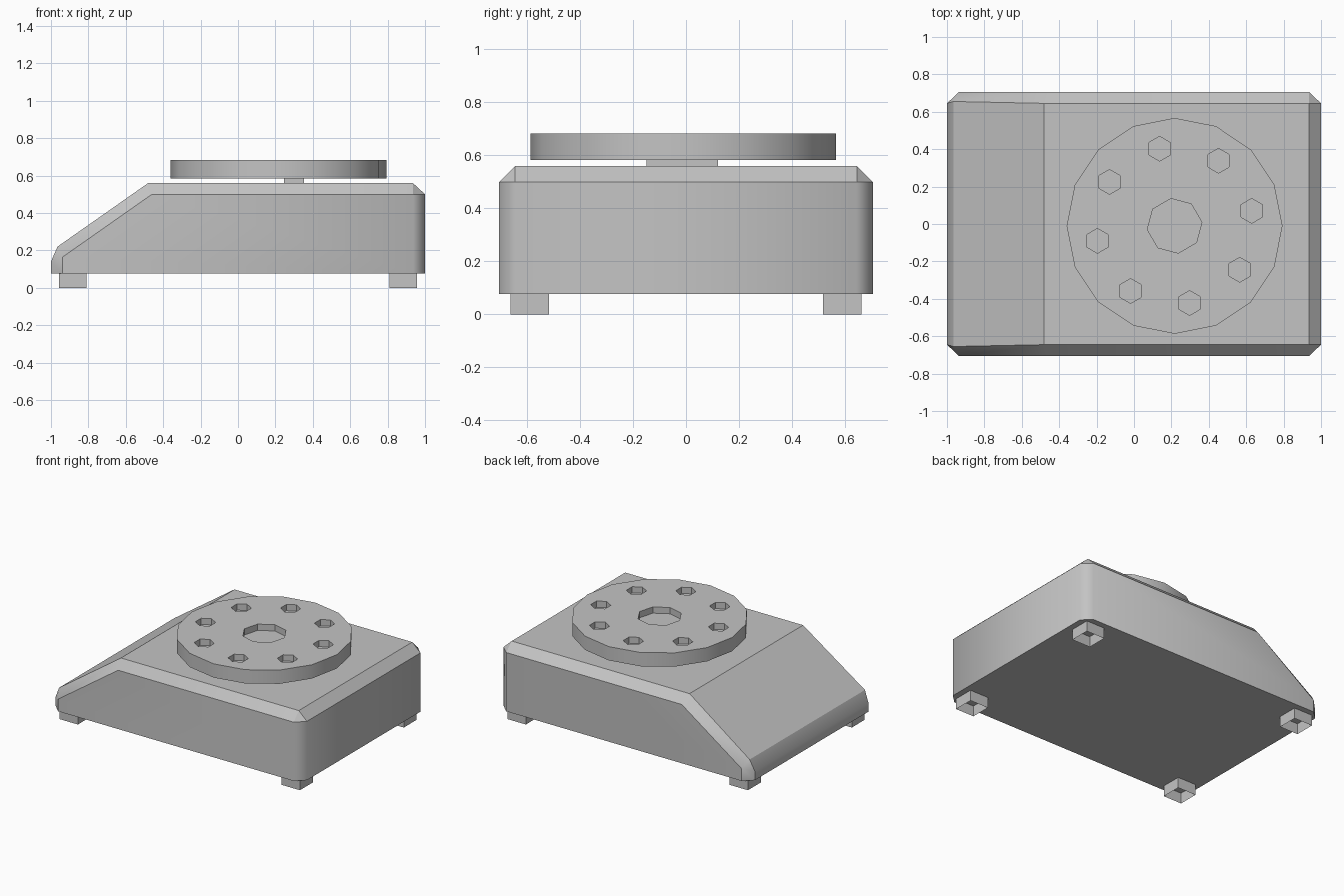
import bpy, bmesh
from math import cos, sin, radians
from mathutils import Matrix

cube = bpy.data.objects.get("Cube")
if cube:
    bpy.data.objects.remove(cube, do_unlink=True)

grey = bpy.data.materials.new("plain_grey")
grey.use_nodes = True
colour = (0.55, 0.55, 0.55, 1)
grey.diffuse_color = colour
for node in grey.node_tree.nodes:
    if node.type == 'BSDF_PRINCIPLED':
        node.inputs["Base Color"].default_value = colour


def finish(name, bm):
    mesh = bpy.data.meshes.new(name)
    bm.to_mesh(mesh)
    bm.free()
    mesh.materials.append(grey)
    obj = bpy.data.objects.new(name, mesh)
    bpy.context.collection.objects.link(obj)
    return obj


def activate(obj):
    bpy.ops.object.select_all(action='DESELECT')
    obj.select_set(True)
    bpy.context.view_layer.objects.active = obj


def smooth(obj):
    activate(obj)
    bpy.ops.object.shade_smooth_by_angle(angle=radians(30))


def prism(bm, sides, radius, x, y, z0, z1, turn=0):
    """Upright polygonal prism with its first corner at the given angle."""
    place = Matrix.Translation((x, y, (z0 + z1) / 2)) @ Matrix.Rotation(radians(turn), 4, 'Z')
    bmesh.ops.create_cone(bm, cap_ends=True, segments=sides, radius1=radius,
                          radius2=radius, depth=z1 - z0,
                          matrix=place @ Matrix.Rotation(radians(90), 4, 'Z'))


def box(name, low, high, open_ends=False):
    bm = bmesh.new()
    bmesh.ops.create_cube(bm, size=1)
    for v in bm.verts:
        for i in range(3):
            v.co[i] = high[i] if v.co[i] > 0 else low[i]
    if open_ends:
        ends = [f for f in bm.faces if abs(f.normal.z) > 0.9]
        bmesh.ops.delete(bm, geom=ends, context='FACES_ONLY')
    return finish(name, bm)


# Body: wedge profile lofted across, with a chamfer towards each side
floor = 0.077
half = 0.705
middle = [(-1, 0.645, floor), (-1, 0.645, 0.14), (-0.965, 0.655, 0.22), (-0.48, 0.645, 0.56),
          (0.935, 0.645, 0.56), (1, 0.645, 0.5), (1, 0.645, floor)]
side = [(-0.937, floor), (-0.937, 0.165), (-0.937, 0.165), (-0.46, 0.5),
        (0.937, 0.5), (0.937, 0.5), (0.937, floor)]
bm = bmesh.new()
rings = [[bm.verts.new((x, -half, z)) for x, z in side],
         [bm.verts.new((x, -y, z)) for x, y, z in middle],
         [bm.verts.new(p) for p in middle],
         [bm.verts.new((x, half, z)) for x, z in side]]
count = len(middle)
for a, b in zip(rings, rings[1:]):
    for i in range(count):
        j = (i + 1) % count
        bm.faces.new((a[i], a[j], b[j], b[i]))
bm.faces.new(rings[0])
bm.faces.new(rings[-1])
bmesh.ops.remove_doubles(bm, verts=bm.verts, dist=0.0005)
bmesh.ops.recalc_face_normals(bm, faces=bm.faces)
body = finish("body", bm)
smooth(body)
# Soften the upright corners at the tall end
points = body.data.vertices
for edge in body.data.edges:
    a, b = (points[i].co for i in edge.vertices)
    if a.x > 0.9 and abs(a.x - b.x) < 0.001 and abs(a.y - b.y) < 0.001:
        edge.use_edge_sharp = False

# Feet: open square sleeves
for end, sx in (("left", 1), ("right", -1)):
    for face, sy in (("front", -1), ("back", 1)):
        xs = sorted((sx * 0.81, sx * 0.957))
        ys = sorted((sy * 0.517, sy * 0.663))
        box(f"{face}_{end}_foot", (xs[0], ys[0], 0), (xs[1], ys[1], floor), True)

# Support between body and turntable
box("turntable_support", (0.245, -0.15, 0.555), (0.354, 0.12, 0.59))

# Turntable with shallow sockets
cx, cy, top = 0.217, -0.01, 0.682
bm = bmesh.new()
prism(bm, 16, 0.577, cx, cy, 0.583, top)
table = finish("turntable", bm)

bm = bmesh.new()
socket = top - 0.045
prism(bm, 8, 0.147, cx, cy, socket, top + 0.1, 7.5)
for k in range(8):
    angle = radians(11 + 45 * k)
    prism(bm, 6, 0.066, cx + 0.42 * cos(angle), cy + 0.42 * sin(angle), socket, top + 0.1, 30)
cutter = finish("socket_cutter", bm)
cutter.hide_render = True

cut = table.modifiers.new("sockets", 'BOOLEAN')
cut.operation = 'DIFFERENCE'
cut.solver = 'EXACT'
cut.object = cutter
activate(table)
bpy.ops.object.modifier_apply(modifier=cut.name)
bpy.data.objects.remove(cutter, do_unlink=True)
smooth(table)
